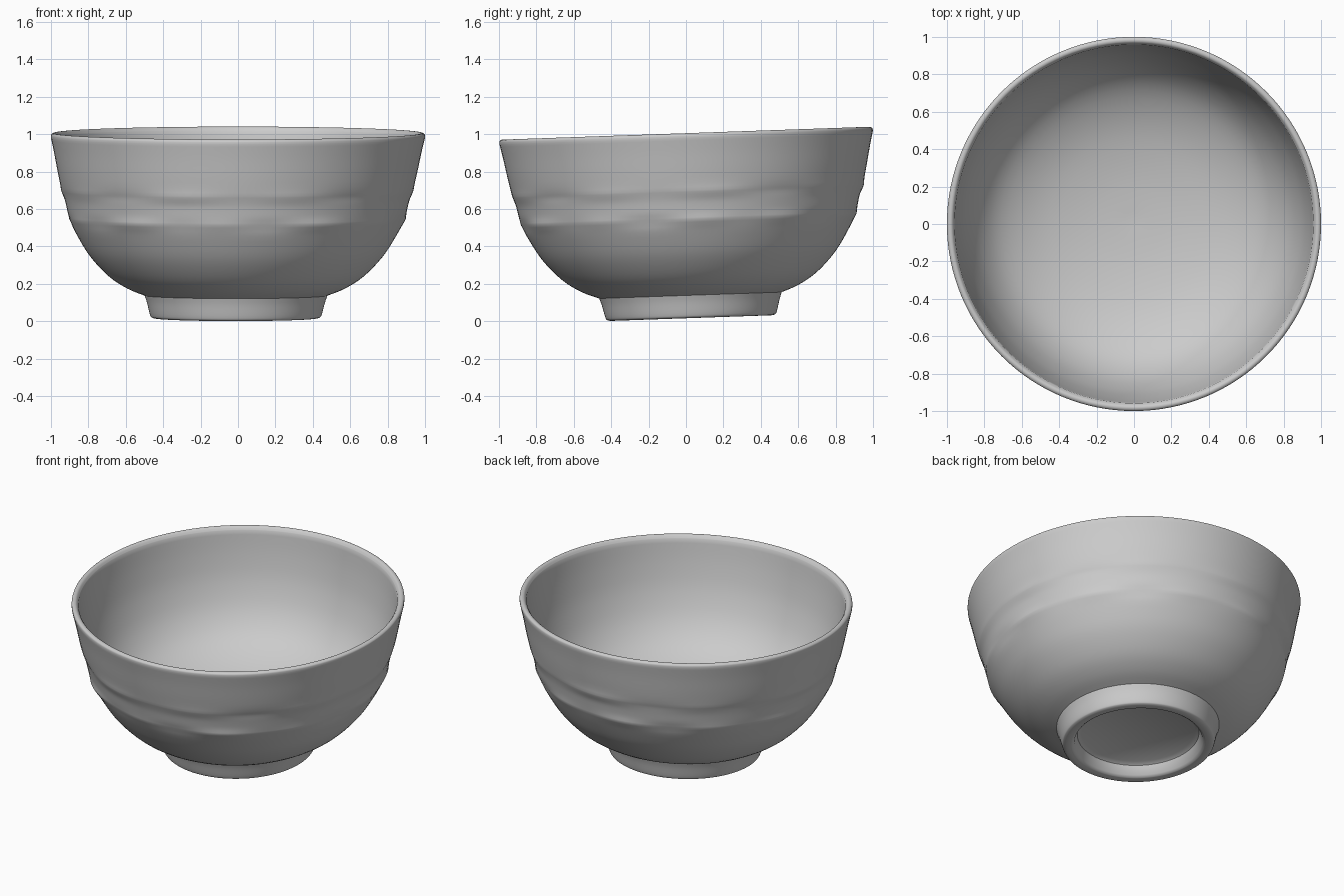
import bpy, bmesh
from math import sin, cos, pi, exp

cube = bpy.data.objects.get("Cube")
if cube:
    bpy.data.objects.remove(cube)

SEGMENTS = 128
TILT = 0.035       # the whole bowl leans up towards the back

clay = bpy.data.materials.new("grey clay")
clay.use_nodes = True
clay.diffuse_color = (0.6, 0.6, 0.6, 1)
clay.node_tree.nodes["Principled BSDF"].inputs["Base Color"].default_value = (0.6, 0.6, 0.6, 1)


def smooth_path(pts, steps=4):
    """Catmull-Rom curve through radius/height points."""
    p = [pts[0]] + pts + [pts[-1]]
    out = []
    for a, b, c, d in zip(p, p[1:], p[2:], p[3:]):
        for i in range(steps):
            t = i / steps
            out.append(tuple(
                0.5 * (2 * v + (w - u) * t + (2 * u - 5 * v + 4 * w - x) * t * t
                       + (3 * v - u - 3 * w + x) * t ** 3)
                for u, v, w, x in zip(a, b, c, d)))
    return out + [pts[-1]]


# Profile sections, from under the foot, up the outside, over the rim and down inside
foot_recess = [(0, .10), (.34, .10), (.365, .085), (.385, .03)]
foot_ring = [(.40, .019), (.425, .016), (.447, .02), (.458, .035), (.475, .1), (.488, .138)]
belly = [(.488, .138), (.58, .175), (.68, .24), (.78, .345), (.85, .455), (.897, .545)]
band = [(.897, .545), (.908, .6), (.92, .65), (.938, .7)]
upper_wall = [(.938, .7), (.96, .8), (.98, .9), (.998, .98)]
rim = [(.998, .98), (.997, .996), (.985, 1.005), (.97, 1.002), (.957, .985)]
inside = [(.957, .985), (.935, .83), (.895, .66), (.82, .49), (.7, .36),
          (.5, .265), (.25, .215), (0, .2)]

profile = foot_recess + smooth_path(foot_ring)
for section in (belly, band, upper_wall, rim, inside):
    profile += smooth_path(section)[1:]
inside_start = len(profile) - len(smooth_path(inside))


def place(r, z, angle, outer):
    """Position on the bowl, with hand-thrown unevenness, foot offset and lean."""
    if outer:
        # uneven edges of the raised band
        low = exp(-((z - .54) / .03) ** 2)
        high = exp(-((z - .69) / .03) ** 2)
        r += .004 * low * (sin(5 * angle) + sin(11 * angle + 1))
        r += .003 * high * (sin(4 * angle + 2) + sin(9 * angle))
    drift = max(0, 1 - z)
    x = r * cos(angle) - .012 * drift
    y = r * sin(angle) + .028 * drift
    return x, y, z + TILT * y


bm = bmesh.new()
rings = []
for i, (r, z) in enumerate(profile):
    if r < 1e-6:
        rings.append([bm.verts.new(place(0, z, 0, False))] * SEGMENTS)
    else:
        rings.append([bm.verts.new(place(r, z, 2 * pi * k / SEGMENTS, i < inside_start))
                      for k in range(SEGMENTS)])
for lower, upper in zip(rings, rings[1:]):
    for k in range(SEGMENTS):
        n = (k + 1) % SEGMENTS
        corners = [lower[k], lower[n], upper[n], upper[k]]
        bm.faces.new(list(dict.fromkeys(corners)))
bmesh.ops.recalc_face_normals(bm, faces=bm.faces)

mesh = bpy.data.meshes.new("bowl")
bm.to_mesh(mesh)
bm.free()
mesh.materials.append(clay)
bowl = bpy.data.objects.new("bowl", mesh)
bpy.context.collection.objects.link(bowl)

bpy.context.view_layer.objects.active = bowl
bowl.select_set(True)
bpy.ops.object.shade_smooth_by_angle(angle=0.6)
